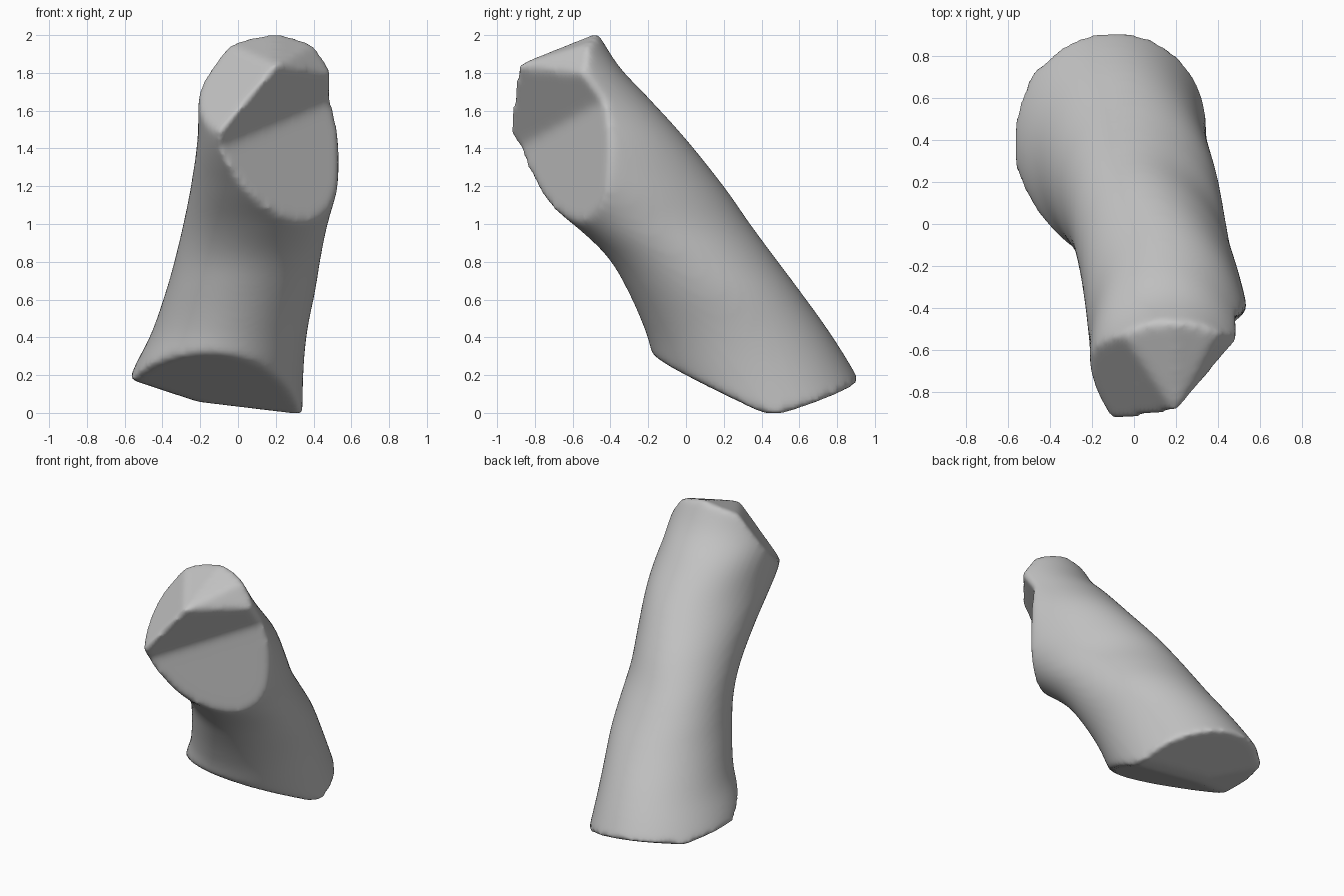
import bpy
import bmesh
from math import cos, sin, sqrt, tau
from mathutils import Vector

default_cube = bpy.data.objects.get("Cube")
if default_cube:
    bpy.data.objects.remove(default_cube, do_unlink=True)

SIDES = 72
STEPS = 5

# Horizontal sections of the leaning trunk: height, x range, y range, skew
SECTIONS = [
    (-0.2, -0.69, 0.34, 0.05, 1.11, 0),
    (0.18, -0.575, 0.345, -0.14, 0.912, 0),
    (0.42, -0.46, 0.365, -0.21, 0.765, 0.05),
    (0.65, -0.38, 0.41, -0.31, 0.6, 0.1),
    (0.83, -0.33, 0.44, -0.42, 0.465, 0.2),
    (1.0, -0.29, 0.475, -0.6, 0.34, 0.3),
    (1.2, -0.25, 0.53, -0.86, 0.2, 0.3),
    (1.45, -0.215, 0.565, -1.12, 0.0, 0.15),
    (1.67, -0.21, 0.565, -1.2, -0.2, 0.1),
    (1.83, -0.2, 0.555, -1.23, -0.35, 0),
    (2.0, -0.18, 0.54, -1.3, -0.46, 0),
    (2.3, -0.15, 0.52, -1.5, -0.65, 0),
]

# Trimming planes: a point on the plane and its outward normal
PEAK = (0.2, -0.9, 1.84)
SOLE = (0.3, 0.45, -0.02)
CUTS = [
    (SOLE, (-0.12, -0.45, -1)),              # underside, front
    (SOLE, (-0.12, 0.3, -1)),                # underside, back
    ((0.3, 0.45, -0.003), (-0.12, 0, -1)),   # underside, flat
    ((-0.2, 0.45, 0.055), (-0.33, 0, -1)),   # underside, raised side
    (PEAK, (-0.15, -0.4, 1)),                # top, left of the crown
    (PEAK, (0.19, -0.4, 1)),                 # top, right of the crown
    (PEAK, (-1.05, -1, 1)),                  # left cheek
    (PEAK, (1.3, -0.97, 1)),                 # right shoulder
]
# The end face is hollow: its two planes meet in a valley
END_FACES = [
    (PEAK, (1.08, -1, -0.79)),               # overhang under the peak
    ((0.55, -0.4, 1.45), (0.737, -1, 0.035)),    # broad lower face
]


def smooth_sections():
    """Catmull-Rom blend between the listed sections."""
    knots = [Vector(s) for s in SECTIONS]
    knots = [knots[0]] + knots + [knots[-1]]
    for a, b, c, d in zip(knots, knots[1:], knots[2:], knots[3:]):
        for step in range(STEPS):
            t = step / STEPS
            yield b + (c - a) * (t / 2) \
                + (2 * a - 5 * b + 4 * c - d) * (t * t / 2) \
                + (3 * b - a - 3 * c + d) * (t ** 3 / 2)
    yield knots[-1]


def loft_sections(bm):
    """Skin a closed tube through the skewed elliptical sections."""
    rings = []
    for z, x0, x1, y0, y1, skew in smooth_sections():
        width = (x1 - x0) / 2
        depth = sqrt(((y1 - y0) / 2) ** 2 - (skew * width) ** 2)
        ring = []
        for i in range(SIDES):
            angle = tau * i / SIDES
            across = width * cos(angle)
            x = (x0 + x1) / 2 + across
            y = (y0 + y1) / 2 + depth * sin(angle) - skew * across
            ring.append(bm.verts.new((x, y, z)))
        rings.append(ring)
    for low, high in zip(rings, rings[1:]):
        for i in range(SIDES):
            j = (i + 1) % SIDES
            bm.faces.new((low[i], low[j], high[j], high[i]))
    bm.faces.new(rings[0][::-1])
    bm.faces.new(rings[-1])


def trim(bm, point, normal):
    """Slice off everything beyond a plane and close the opening."""
    bmesh.ops.bisect_plane(
        bm, geom=bm.verts[:] + bm.edges[:] + bm.faces[:], dist=0.00001,
        plane_co=Vector(point), plane_no=Vector(normal).normalized(),
        clear_outer=True)
    rim = [e for e in bm.edges if e.is_boundary]
    if rim:
        bmesh.ops.holes_fill(bm, edges=rim, sides=0)


# One trimmed trunk per end face, overlapping; the remesh fuses them
mesh = bpy.data.meshes.new("leaning_trunk")
fused = bmesh.new()
for end_face in END_FACES:
    bm = bmesh.new()
    loft_sections(bm)
    for point, normal in CUTS + [end_face]:
        trim(bm, point, normal)
    bmesh.ops.recalc_face_normals(bm, faces=bm.faces[:])
    bm.to_mesh(mesh)
    bm.free()
    fused.from_mesh(mesh)
fused.to_mesh(mesh)
fused.free()
trunk = bpy.data.objects.new("leaning_trunk", mesh)
bpy.context.collection.objects.link(trunk)

# Fuse and soften the cut edges
remesh = trunk.modifiers.new("even_surface", "REMESH")
remesh.mode = "VOXEL"
remesh.voxel_size = 0.02
remesh.use_smooth_shade = True
soften = trunk.modifiers.new("soft_edges", "SMOOTH")
soften.factor = 0.5
soften.iterations = 14

# Plain grey surface
grey = bpy.data.materials.new("plain_grey")
grey.use_nodes = True
colour = (0.55, 0.55, 0.55, 1)
grey.diffuse_color = colour
grey.node_tree.nodes["Principled BSDF"].inputs["Base Color"].default_value = colour
mesh.materials.append(grey)
